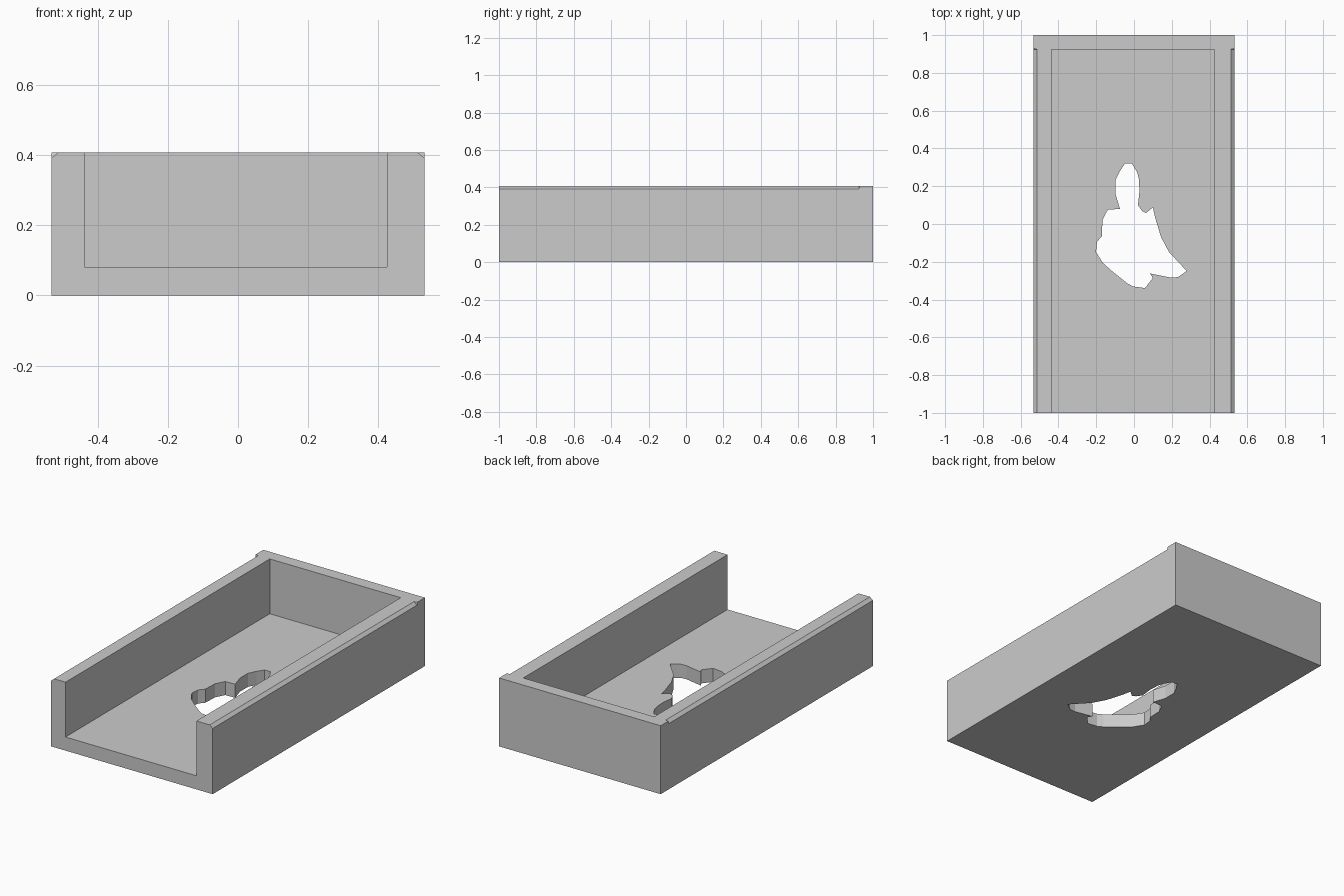
import bpy, bmesh

if "Cube" in bpy.data.objects:
    bpy.data.objects.remove(bpy.data.objects["Cube"])

W, L, H = 0.533, 1.0, 0.408   # half width, half length, height
FLOOR = 0.081


def prism(name, start, end):
    """Closed solid between two matching outlines."""
    bm = bmesh.new()
    a = [bm.verts.new(p) for p in start]
    b = [bm.verts.new(p) for p in end]
    n = len(a)
    bm.faces.new(a)
    bm.faces.new(b[::-1])
    for i in range(n):
        j = (i + 1) % n
        bm.faces.new((a[j], a[i], b[i], b[j]))
    bmesh.ops.recalc_face_normals(bm, faces=bm.faces)
    mesh = bpy.data.meshes.new(name)
    bm.to_mesh(mesh)
    bm.free()
    obj = bpy.data.objects.new(name, mesh)
    bpy.context.collection.objects.link(obj)
    return obj


def upright(name, outline, z0, z1):
    return prism(name, [(x, y, z0) for x, y in outline],
                 [(x, y, z1) for x, y in outline])


def rect(x0, x1, y0, y1):
    return [(x0, y0), (x1, y0), (x1, y1), (x0, y1)]


def cut(target, cutter):
    bpy.context.view_layer.objects.active = target
    mod = target.modifiers.new("cut", 'BOOLEAN')
    mod.operation = 'DIFFERENCE'
    mod.solver = 'EXACT'
    mod.object = cutter
    bpy.ops.object.modifier_apply(modifier=mod.name)
    bpy.data.objects.remove(cutter, do_unlink=True)


# Solid block
tray = upright("tray", rect(-W, W, -L, L), 0, H)

# Cavity, open at the front and top
cut(tray, upright("cavity", rect(-0.438, 0.426, -1.2, 0.925), FLOOR, 0.6))

# Irregular opening through the floor
hole = [(-0.048, 0.32), (-0.011, 0.32), (0.016, 0.275), (0.026, 0.238),
        (0.029, 0.175), (0.021, 0.10), (0.042, 0.069), (0.064, 0.058),
        (0.10, 0.088), (0.111, 0.037), (0.143, -0.069), (0.185, -0.148),
        (0.279, -0.249), (0.233, -0.281), (0.196, -0.284), (0.085, -0.262),
        (0.10, -0.286), (0.058, -0.339), (-0.005, -0.331), (-0.037, -0.313),
        (-0.111, -0.254), (-0.164, -0.207), (-0.201, -0.148),
        (-0.196, -0.095), (-0.17, -0.064), (-0.167, 0.021),
        (-0.138, 0.077), (-0.074, 0.079), (-0.098, 0.159),
        (-0.098, 0.233), (-0.074, 0.281)]
cut(tray, upright("floor_opening", hole, -0.05, 0.2))

# Chamfers along the outer top edges, stopping short of the back wall
for s in (-1, 1):
    tri = [(0.493, 0.4256), (0.553, 0.3746), (0.553, 0.4256)]
    ends = (0.925, 0.925, 0.937)
    cut(tray, prism("edge_chamfer", [(s * x, -1.1, z) for x, z in tri],
                    [(s * x, y, z) for (x, z), y in zip(tri, ends)]))
